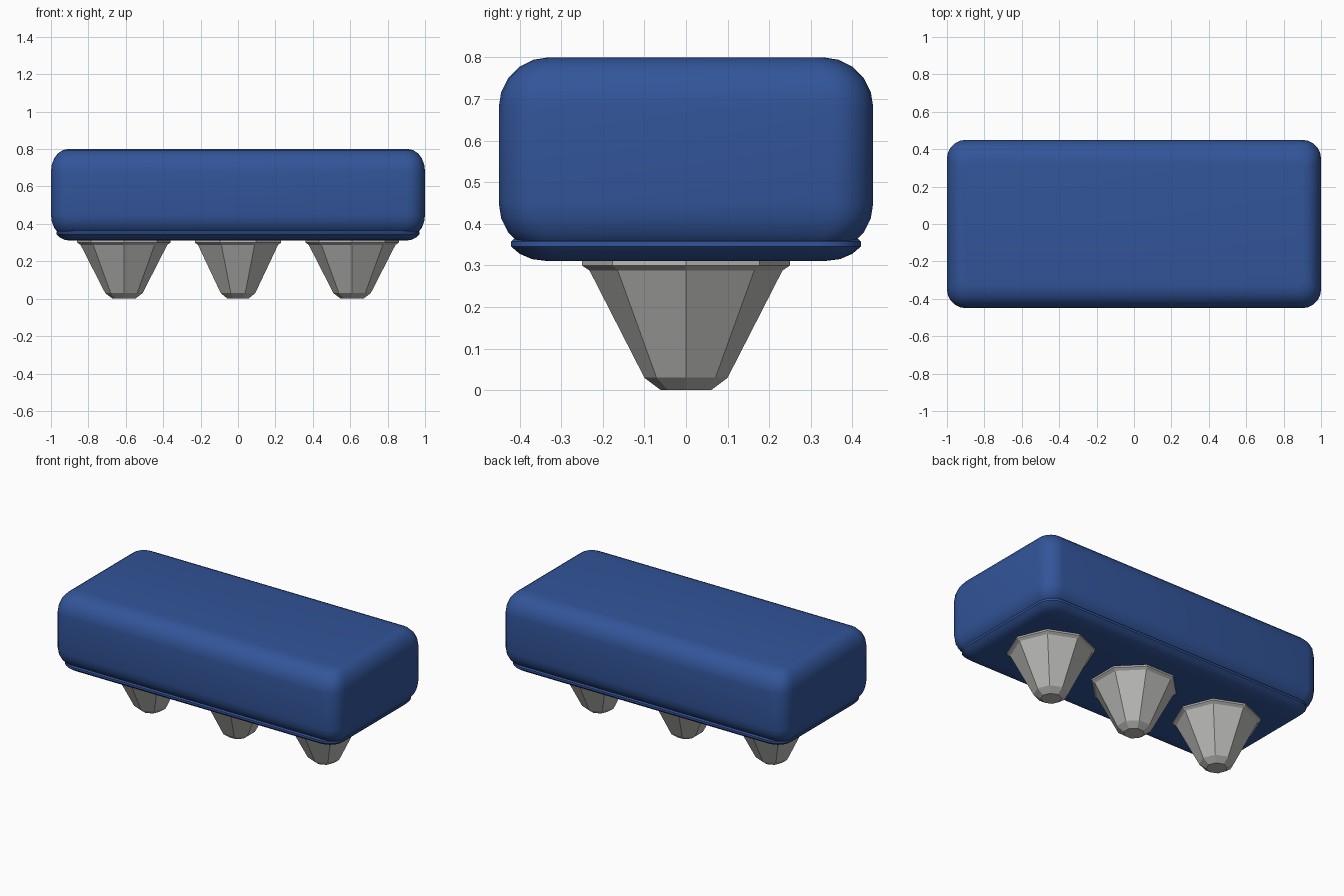
import bpy, bmesh, math

if "Cube" in bpy.data.objects:
    bpy.data.objects.remove(bpy.data.objects["Cube"])


def material(name, rgb):
    m = bpy.data.materials.new(name)
    m.diffuse_color = (*rgb, 1)
    m.use_nodes = True
    m.node_tree.nodes["Principled BSDF"].inputs["Base Color"].default_value = m.diffuse_color
    return m


BLUE = material("deep blue", (0.032, 0.090, 0.320))
GREY = material("light grey", (0.50, 0.50, 0.485))


def loft(name, rings, mat, smooth_angle=None):
    """Skin a closed stack of rings, bottom to top."""
    bm = bmesh.new()
    rows = [[bm.verts.new(p) for p in ring] for ring in rings]
    n = len(rows[0])
    for a, b in zip(rows, rows[1:]):
        for i in range(n):
            j = (i + 1) % n
            bm.faces.new((a[i], a[j], b[j], b[i]))
    bm.faces.new(rows[0][::-1])
    bm.faces.new(rows[-1])
    bmesh.ops.recalc_face_normals(bm, faces=bm.faces)
    me = bpy.data.meshes.new(name)
    bm.to_mesh(me)
    bm.free()
    me.materials.append(mat)
    ob = bpy.data.objects.new(name, me)
    bpy.context.collection.objects.link(ob)
    if smooth_angle:
        bpy.ops.object.select_all(action='DESELECT')
        ob.select_set(True)
        bpy.context.view_layer.objects.active = ob
        bpy.ops.object.shade_smooth_by_angle(angle=math.radians(smooth_angle))
    return ob


def rounded_rect(hx, hy, r, z, seg=5):
    pts = []
    for k, (sx, sy) in enumerate(((1, 1), (-1, 1), (-1, -1), (1, -1))):
        for i in range(seg + 1):
            a = math.pi / 2 * (k + i / seg)
            pts.append((sx * (hx - r) + r * math.cos(a),
                        sy * (hy - r) + r * math.sin(a), z))
    return pts


# main block with softly rounded edges
STEPS = 5
arc = [math.pi / 2 * i / STEPS for i in range(STEPS + 1)]
levels = [(0.45 - 0.12 * math.sin(a), a) for a in reversed(arc)]
levels += [(0.68 + 0.12 * math.sin(a), a) for a in arc]
rings = []
for z, a in levels:
    t = 1 - math.cos(a)
    rings.append(rounded_rect(1 - 0.09 * t, 0.45 - 0.12 * t, 0.10 - 0.06 * t, z))
loft("body", rings, BLUE, 40)

# slightly inset base plate, leaving a groove under the block
plate = [(0.31, 0.09), (0.315, 0.05), (0.328, 0.02), (0.345, 0.0),
         (0.358, 0.0), (0.368, 0.012), (0.372, 0.03)]
loft("base_plate", [rounded_rect(0.97 - 0.85 * d, 0.42 - d, 0.10 - 0.5 * d, z)
                    for z, d in plate], BLUE, 40)

# three faceted tapered feet, the middle one turned by half a side
foot = [(0.06, 0.0), (0.10, 0.03), (0.232, 0.288), (0.25, 0.30), (0.25, 0.32)]
for name, x, turn in (("left_foot", -0.61, 0), ("middle_foot", 0, 0.5),
                      ("right_foot", 0.61, 0)):
    loft(name, [[(x + r * math.cos(math.tau * (i + turn) / 8),
                  r * math.sin(math.tau * (i + turn) / 8), z) for i in range(8)]
                for r, z in foot], GREY)
